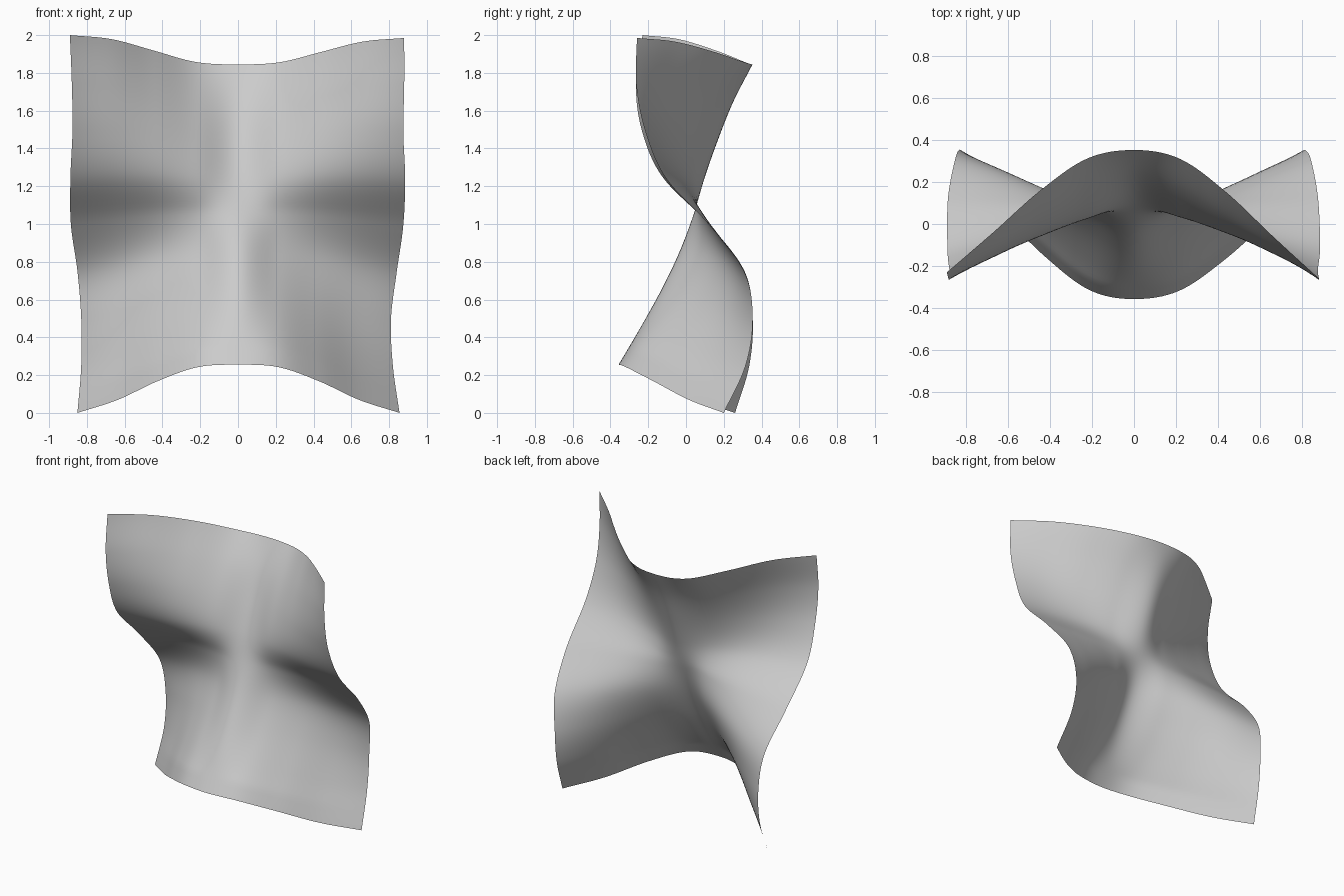
import bpy, bmesh

if "Cube" in bpy.data.objects:
    bpy.data.objects.remove(bpy.data.objects["Cube"])

NU, NV = 64, 72


def spline(vals, t):
    """Smooth curve through evenly spaced values, t in 0..1."""
    n = len(vals) - 1
    i = min(int(t * n), n - 1)
    f = t * n - i
    b, c = vals[i], vals[i + 1]
    a = vals[i - 1] if i > 0 else 2 * b - c
    d = vals[i + 2] if i + 2 <= n else 2 * c - b
    return b + 0.5 * f * (c - a + f * (2*a - 5*b + 4*c - d + f * (3*(b - c) + d - a)))


def mirrored(half):
    return half[::-1] + half[1:]


# Profiles from bottom to top
center_y = [-.357, -.24, -.13, -.035, .04, .10, .17, .25, .352]
right_y = [.20, .315, .353, .31, .125, -.105, -.215, -.263, -.26]
left_y = [.26, .335, .353, .31, .12, -.125, -.235, -.265, -.23]
right_x = [.855, .82, .81, .84, .875, .885, .875, .88, .88]
left_x = [.85, .83, .83, .85, .885, .887, .876, .88, .89]

# Blend weights from the middle to the side edges
w_outer = mirrored([0, .07, .33, .67, 1])
w_waist = mirrored([0, .40, .71, .9, 1])
w_top = mirrored([0, .08, .47, .86, 1])
w_bottom = mirrored([0, .05, .34, .73, 1])


def point(s, v):
    u = 2 * s - 1
    edge_x, edge_y, top_z = (right_x, right_y, 1.985) if u > 0 else (left_x, left_y, 2.0)
    z0 = .255 * (1 - spline(w_bottom, s))
    z1 = 1.845 + (top_z - 1.845) * spline(w_top, s)
    t = min(abs(v - .53) / .47, 1)
    w = spline(w_waist, s) * (1 - t) + spline(w_outer, s) * t
    c = spline(center_y, v)
    y = c + (spline(edge_y, v) - c) * w
    return (u * spline(edge_x, v), y, z0 + (z1 - z0) * v)


# Saddle-shaped sheet
bm = bmesh.new()
rows = [[bm.verts.new(point(i / NU, j / NV)) for i in range(NU + 1)] for j in range(NV + 1)]
for lo, hi in zip(rows, rows[1:]):
    for i in range(NU):
        bm.faces.new((lo[i], lo[i + 1], hi[i + 1], hi[i])).smooth = True
mesh = bpy.data.meshes.new("saddle_sheet")
bm.to_mesh(mesh)
bm.free()
sheet = bpy.data.objects.new("saddle_sheet", mesh)
bpy.context.collection.objects.link(sheet)
